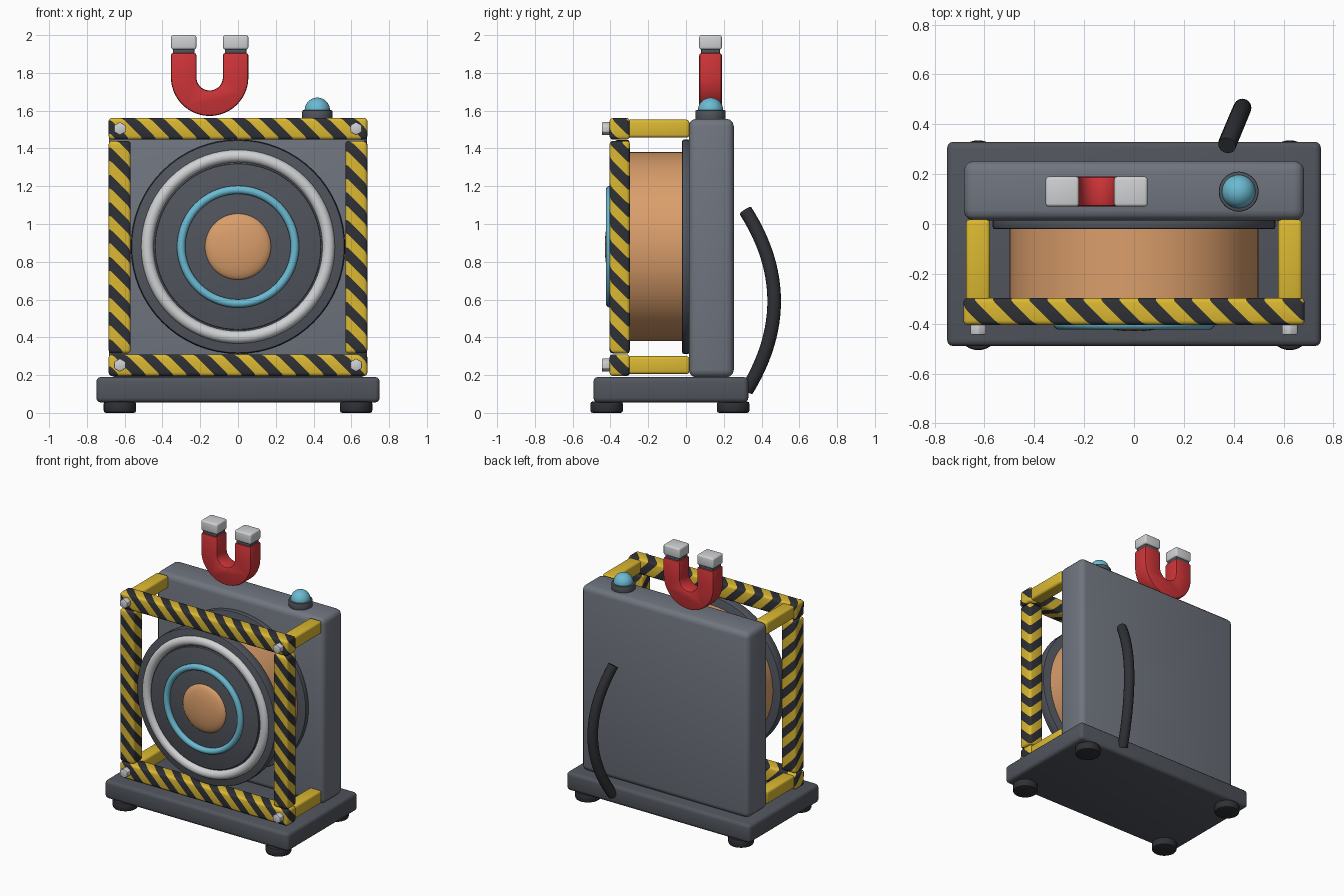
import bpy, bmesh, math
from mathutils import Vector, Matrix

if "Cube" in bpy.data.objects:
    bpy.data.objects.remove(bpy.data.objects["Cube"])


def mat(name, hexcol):
    m = bpy.data.materials.new(name)
    c = [int(hexcol[i:i + 2], 16) / 255 for i in (0, 2, 4)]
    m.diffuse_color = [v / 12.92 if v < 0.04 else ((v + 0.055) / 1.055) ** 2.4 for v in c] + [1]
    m.use_nodes = True
    m.node_tree.nodes["Principled BSDF"].inputs["Base Color"].default_value = m.diffuse_color
    return m


PANEL = mat("panel_grey", "70757F")
DARK = mat("dark_grey", "51555D")
BLACK = mat("rubber_black", "2F3035")
YELLOW = mat("warning_yellow", "DBB832")
COPPER = mat("copper", "DA9E6B")
SILVER = mat("silver", "D0D1D3")
RED = mat("red", "CE3438")
BLUE = mat("light_blue", "6BBAD2")


def finish(name, bm, *mats):
    bmesh.ops.recalc_face_normals(bm, faces=bm.faces)
    me = bpy.data.meshes.new(name)
    bm.to_mesh(me)
    bm.free()
    ob = bpy.data.objects.new(name, me)
    bpy.context.collection.objects.link(ob)
    for m in mats:
        me.materials.append(m)
    return ob


def bevel_sharp(bm, width, segs=3):
    bm.normal_update()
    edges = [e for e in bm.edges if len(e.link_faces) == 2 and e.calc_face_angle() > math.radians(50)]
    bmesh.ops.bevel(bm, geom=edges, offset=width, segments=segs, profile=0.5, affect='EDGES')


def box_bm(lo, hi, bev):
    bm = bmesh.new()
    lo, hi = Vector(lo), Vector(hi)
    bmesh.ops.create_cube(bm, size=1, matrix=Matrix.Translation((lo + hi) / 2) @ Matrix.Diagonal((hi - lo).to_4d()))
    bevel_sharp(bm, bev)
    return bm


def box(name, lo, hi, bev, m):
    return finish(name, box_bm(lo, hi, bev), m)


def cyl(name, centre, r, length, m, axis='Y', n=64, bev=0.0, turn=0.0):
    bm = bmesh.new()
    rot = Matrix.Rotation(math.pi / 2, 4, 'X') if axis == 'Y' else Matrix()
    bmesh.ops.create_cone(bm, cap_ends=True, segments=n, radius1=r, radius2=r, depth=length,
                          matrix=Matrix.Translation(centre) @ rot @ Matrix.Rotation(turn, 4, 'Z'))
    if bev:
        bevel_sharp(bm, bev, 2)
    return finish(name, bm, m)


def ring(name, centre, major, minor, m):
    bpy.ops.mesh.primitive_torus_add(major_segments=72, minor_segments=16, major_radius=major,
                                     minor_radius=minor, location=centre, rotation=(math.pi / 2, 0, 0))
    ob = bpy.context.object
    ob.name = name
    ob.data.materials.append(m)


def striped(name, lo, hi):
    # Bar cut by diagonal planes, alternate bands coloured black
    bm = box_bm(lo, hi, 0.018)
    half, n = 0.0725, Vector((1, 1, 1))
    for k in range(-20, 36):
        geom = bm.verts[:] + bm.edges[:] + bm.faces[:]
        bmesh.ops.bisect_plane(bm, geom=geom, plane_co=n * ((k + 0.5) * half / 3), plane_no=n.normalized())
    for f in bm.faces:
        f.material_index = 1 - math.floor(sum(f.calc_center_median()) / half + 0.5) % 2
    finish(name, bm, YELLOW, BLACK)


def dome(name, centre, scale, m):
    bm = bmesh.new()
    bmesh.ops.create_uvsphere(bm, u_segments=40, v_segments=24, radius=1,
                              matrix=Matrix.Translation(centre) @ Matrix.Diagonal((*scale, 1)))
    finish(name, bm, m)


# Base, feet and back housing
box("base", (-0.75, -0.49, 0.055), (0.75, 0.33, 0.19), 0.025, DARK)
for x in (-0.625, 0.625):
    for y in (-0.42, 0.25):
        cyl("foot", (x, y, 0.03), 0.086, 0.06, BLACK, 'Z', 32, 0.012)
box("back_housing", (-0.683, 0.015, 0.188), (0.683, 0.253, 1.557), 0.04, PANEL)

# Coil drum with flanges and front rings
Z = 0.88
cyl("rear_flange", (0, 0.0, Z), 0.567, 0.04, DARK, bev=0.008)
cyl("coil", (0, -0.16, Z), 0.5, 0.3, COPPER)
cyl("front_flange", (0, -0.337, Z), 0.565, 0.075, DARK, bev=0.01)
cyl("front_hub", (0, -0.365, Z), 0.44, 0.05, DARK, bev=0.006)
ring("outer_ring", (0, -0.373, Z), 0.48, 0.033, SILVER)
ring("inner_ring", (0, -0.402, Z), 0.301, 0.022, BLUE)
dome("copper_core", (0, -0.385, Z), (0.176, 0.045, 0.176), COPPER)

# Hazard frame, struts and bolts
F0, F1 = -0.405, -0.297
striped("frame_top", (-0.685, F0, 1.447), (0.685, F1, 1.562))
striped("frame_bottom", (-0.685, F0, 0.195), (0.685, F1, 0.31))
for s in (-1, 1):
    a, b = sorted((s * 0.568, s * 0.685))
    striped("frame_post", (a, F0, 0.315), (b, F1, 1.44))
    a, b = sorted((s * 0.578, s * 0.674))
    for z in (0.253, 1.505):
        box("strut", (a, -0.31, z - 0.047), (b, 0.018, z + 0.047), 0.015, YELLOW)
        cyl("bolt", (s * 0.625, -0.422, z), 0.035, 0.046, SILVER, n=6, bev=0.004)

# Horseshoe magnet
MX, MY, MZ = -0.15, 0.13, 1.777
arc = [math.pi * (1 + i / 28) for i in range(29)]
outline = [(-0.205, 1.905)] + [(0.205 * math.cos(a), MZ + 0.205 * math.sin(a)) for a in arc] + [(0.205, 1.905)]
outline += [(0.07, 1.905)] + [(0.07 * math.cos(a), MZ + 0.07 * math.sin(a)) for a in reversed(arc)] + [(-0.07, 1.905)]
bm = bmesh.new()
face = bm.faces.new([bm.verts.new((MX + x, MY - 0.06, z)) for x, z in outline])
ext = bmesh.ops.extrude_face_region(bm, geom=[face])
bmesh.ops.translate(bm, vec=(0, 0.12, 0), verts=[v for v in ext["geom"] if isinstance(v, bmesh.types.BMVert)])
bevel_sharp(bm, 0.012, 2)
finish("magnet", bm, RED)
for s in (-1, 1):
    x = MX + s * 0.1375
    box("magnet_collar", (x - 0.057, MY - 0.05, 1.89), (x + 0.057, MY + 0.05, 1.935), 0.004, DARK)
    box("magnet_tip", (x - 0.067, MY - 0.06, 1.924), (x + 0.067, MY + 0.06, 2.0), 0.012, SILVER)

# Beacon
cyl("beacon_base", (0.42, 0.13, 1.575), 0.08, 0.055, DARK, 'Z', 40, 0.006)
dome("beacon_light", (0.42, 0.13, 1.602), (0.067, 0.067, 0.067), BLUE)

# Cable: swept tube with closed ends
p0, p1, p2 = Vector((0.373, 0.315, 1.07)), Vector((0.497, 0.615, 0.6)), Vector((0.373, 0.322, 0.12))
bm = bmesh.new()
loops, N = [], 24
for i in range(N + 1):
    t = i / N
    p = p0 * (1 - t) ** 2 + p1 * 2 * t * (1 - t) + p2 * t * t
    d = ((p1 - p0) * (1 - t) + (p2 - p1) * t).normalized()
    u = d.cross(Vector((1, 0, 0))).normalized()
    w = d.cross(u)
    loops.append([bm.verts.new(p + 0.036 * (u * math.cos(k * math.tau / 16) + w * math.sin(k * math.tau / 16)))
                  for k in range(16)])
for a, b in zip(loops, loops[1:]):
    for k in range(16):
        bm.faces.new((a[k], a[k - 1], b[k - 1], b[k]))
bm.faces.new(loops[0])
bm.faces.new(loops[-1])
finish("cable", bm, BLACK)

# Smooth shading with sharp edges kept
for ob in bpy.data.objects:
    ob.select_set(True)
    bpy.context.view_layer.objects.active = ob
bpy.ops.object.shade_smooth_by_angle(angle=math.radians(35))
